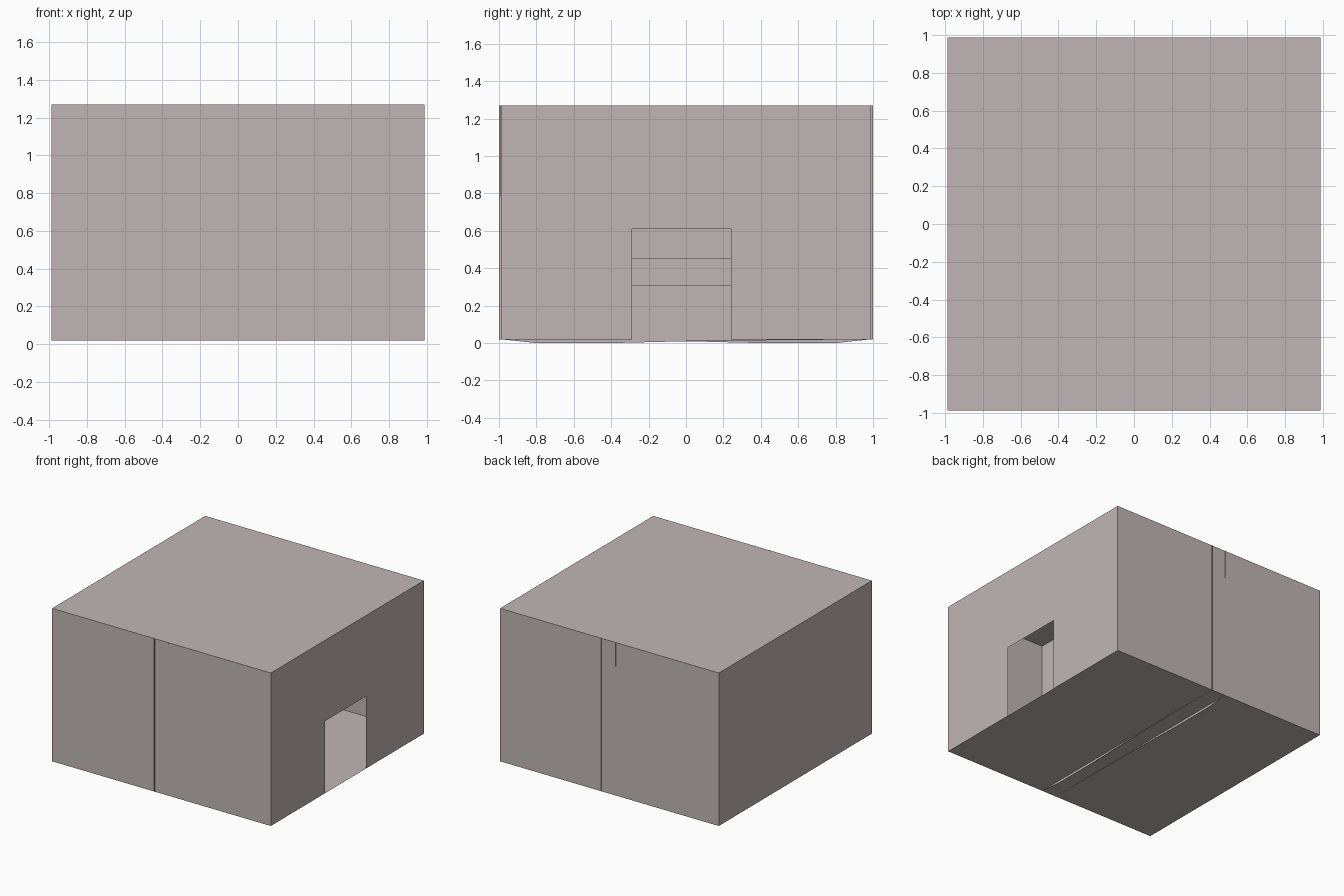
import bpy
import bmesh
from mathutils import Vector

cube = bpy.data.objects.get("Cube")
if cube:
    bpy.data.objects.remove(cube, do_unlink=True)

HALF, FLOOR, TOP = 0.988, 0.02, 1.27
DOOR_FRONT, DOOR_BACK, DOOR_TOP = -0.29, 0.24, 0.61

# Single warm grey plaster
plaster = bpy.data.materials.new("warm_grey_plaster")
colour = (0.53, 0.47, 0.46, 1.0)
plaster.diffuse_color = colour
plaster.use_nodes = True
plaster.node_tree.nodes["Principled BSDF"].inputs["Base Color"].default_value = colour


def finish(name, bm):
    mesh = bpy.data.meshes.new(name)
    bm.to_mesh(mesh)
    bm.free()
    mesh.materials.append(plaster)
    obj = bpy.data.objects.new(name, mesh)
    bpy.context.collection.objects.link(obj)
    return obj


# Hollow thin-walled room
bm = bmesh.new()
bmesh.ops.create_cube(bm, size=2)
for v in bm.verts:
    v.co = Vector((v.co.x * HALF, v.co.y * HALF, TOP if v.co.z > 0 else FLOOR))

# Doorway cut in the side wall
cuts = [((0, DOOR_FRONT, 0), (0, 1, 0)),
        ((0, DOOR_BACK, 0), (0, 1, 0)),
        ((0, 0, DOOR_TOP), (0, 0, 1))]
for point, normal in cuts:
    wall = [f for f in bm.faces if f.calc_center_median().x > HALF - 0.01]
    edges = {e for f in wall for e in f.edges}
    verts = {v for f in wall for v in f.verts}
    bmesh.ops.bisect_plane(bm, geom=wall + list(edges) + list(verts),
                           plane_co=point, plane_no=normal)
door = []
for f in bm.faces:
    c = f.calc_center_median()
    if c.x > HALF - 0.01 and DOOR_FRONT < c.y < DOOR_BACK and c.z < DOOR_TOP:
        door.append(f)
bmesh.ops.delete(bm, geom=door, context='FACES')
finish("room_shell", bm)


# Thin partition sheets whose edges just pass through the walls
def partition(name, x, side, slot):
    bm = bmesh.new()
    outline = [(1, FLOOR), (1, TOP), (-0.994, TOP), (-HALF, 0.45),
               (-HALF, FLOOR), (-0.8, 0), (-0.4, 0), (0.1, 0.012)]
    bm.faces.new([bm.verts.new((x, y * side, z)) for y, z in outline])
    if slot:
        for normal, level in (((0, 0, 1), 0.31), ((0, 0, 1), 0.45),
                              ((0, 1, 0), -0.8), ((0, 1, 0), 0.8)):
            bmesh.ops.bisect_plane(
                bm, geom=bm.verts[:] + bm.edges[:] + bm.faces[:],
                plane_co=Vector(normal) * level, plane_no=normal)
        gap = [f for f in bm.faces
               if 0.31 < f.calc_center_median().z < 0.45
               and abs(f.calc_center_median().y) < 0.8]
        bmesh.ops.delete(bm, geom=gap, context='FACES')
    finish(name, bm)


partition("partition_near_door", 0.07, 1, True)
partition("partition_far_side", -0.06, -1, False)
